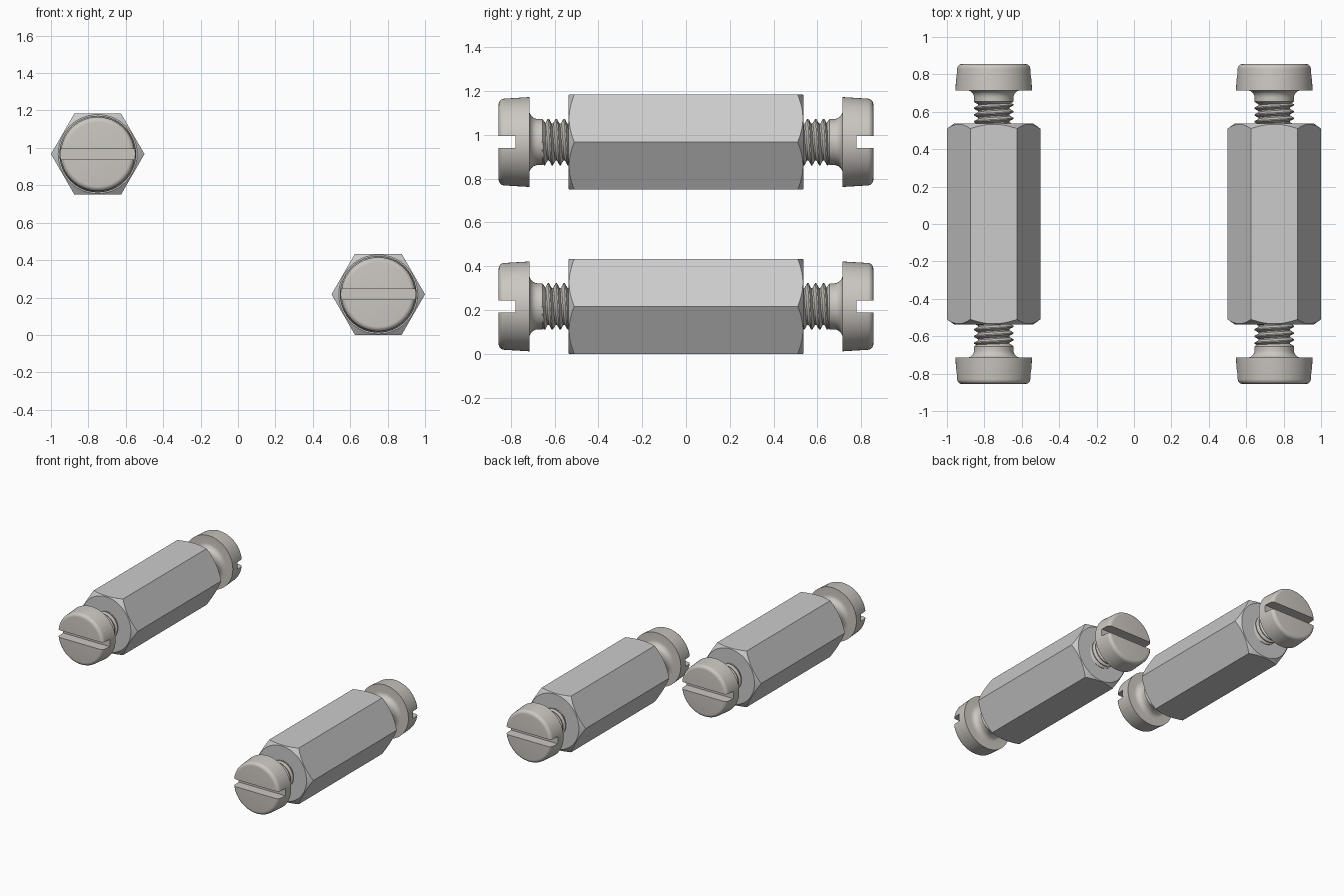
import bpy, bmesh
from math import pi, sin, cos, radians

if "Cube" in bpy.data.objects:
    bpy.data.objects.remove(bpy.data.objects["Cube"])

SEG = 64


def new_object(name, bm):
    bmesh.ops.recalc_face_normals(bm, faces=bm.faces)
    mesh = bpy.data.meshes.new(name)
    bm.to_mesh(mesh)
    bm.free()
    obj = bpy.data.objects.new(name, mesh)
    bpy.context.collection.objects.link(obj)
    return obj


def lathe(bm, profile, closed=False):
    """Revolve (radius, y) points around the y axis."""
    rings = [[bm.verts.new((r * cos(2 * pi * i / SEG), y, r * sin(2 * pi * i / SEG)))
              for i in range(SEG)] for r, y in profile]
    pairs = list(zip(rings, rings[1:]))
    if closed:
        pairs.append((rings[-1], rings[0]))
    else:
        bm.faces.new(rings[0])
        bm.faces.new(rings[-1])
    for a, b in pairs:
        for i in range(SEG):
            j = (i + 1) % SEG
            bm.faces.new((a[i], a[j], b[j], b[i]))


def boolean_mesh(target, other, operation):
    """Apply a boolean and remove the helper object."""
    mod = target.modifiers.new("cut", 'BOOLEAN')
    mod.operation, mod.object, mod.solver = operation, other, 'EXACT'
    other.hide_render = True
    deps = bpy.context.evaluated_depsgraph_get()
    mesh = bpy.data.meshes.new_from_object(target.evaluated_get(deps))
    target.modifiers.clear()
    target.data = mesh
    bpy.data.objects.remove(other)


def smooth(obj, angle):
    obj.data.shade_smooth()
    obj.data.set_sharp_from_angle(angle=radians(angle))


# hexagonal spacer: prism trimmed by a bored, chamfered turned blank
L = 0.537
bm = bmesh.new()
ends = [[bm.verts.new((0.25 * cos(k * pi / 3), y, 0.25 * sin(k * pi / 3)))
         for k in range(6)] for y in (-L, L)]
bm.faces.new(ends[0])
bm.faces.new(ends[1])
for k in range(6):
    m = (k + 1) % 6
    bm.faces.new((ends[0][k], ends[0][m], ends[1][m], ends[1][k]))
spacer = new_object("hex_spacer_left", bm)
bm = bmesh.new()
e = L + 0.0002
lathe(bm, [(0.1, -e), (0.211, -e), (0.271, -L + 0.042),
           (0.271, L - 0.042), (0.211, e), (0.1, e)], closed=True)
boolean_mesh(spacer, new_object("turned_blank", bm), 'INTERSECT')
smooth(spacer, 25)

# screw body: rounded cheese head, filleted neck and thread core
HEAD, BASE = -0.855, -0.715
profile = [(0.172, HEAD)]
profile += [(0.172 + 0.026 * sin(t * pi / 12), HEAD + 0.026 * (1 - cos(t * pi / 12)))
            for t in range(1, 7)]
profile += [(0.205, BASE)]
profile += [(0.145 - 0.04 * sin(t * pi / 12), BASE + 0.04 * (1 - cos(t * pi / 12)))
            for t in range(7)]
profile += [(0.105, -0.655), (0.084, -0.64), (0.084, -0.3)]
bm = bmesh.new()
lathe(bm, profile)
screw = new_object("screw_left_front", bm)

# screwdriver slot
bm = bmesh.new()
cube = bmesh.ops.create_cube(bm, size=1)
bmesh.ops.scale(bm, vec=(0.6, 0.152, 0.056), verts=cube['verts'])
bmesh.ops.translate(bm, vec=(0, HEAD, 0), verts=cube['verts'])
boolean_mesh(screw, new_object("slot_cutter", bm), 'DIFFERENCE')
smooth(screw, 30)

# helical thread ridge around the core
PITCH, STEPS = 0.036, 32
section = [(0.078, -0.5), (0.106, -0.08), (0.106, 0.08), (0.078, 0.5)]
bm = bmesh.new()
rows = []
for i in range(int(0.35 / PITCH * STEPS)):
    a = -2 * pi * i / STEPS
    y = -0.655 + PITCH * i / STEPS
    rows.append([bm.verts.new((r * cos(a), y + s * PITCH, r * sin(a))) for r, s in section])
for p, q in zip(rows, rows[1:]):
    for k in range(4):
        m = (k + 1) % 4
        bm.faces.new((p[k], p[m], q[m], q[k]))
bm.faces.new(rows[0])
bm.faces.new(rows[-1])
thread = new_object("thread_left_front", bm)
smooth(thread, 30)

# slightly warm metal on the screws
mat = bpy.data.materials.new("warm_steel")
mat.diffuse_color = (0.60, 0.57, 0.53, 1)
mat.use_nodes = True
mat.node_tree.nodes["Principled BSDF"].inputs["Base Color"].default_value = mat.diffuse_color
for obj in (screw, thread):
    obj.data.materials.clear()
    obj.data.materials.append(mat)

# place both spacers with a screw in each end
originals = (spacer, screw, thread)
for side, x, z in (("left", -0.75, 0.967), ("right", 0.75, 0.217)):
    for end, turn in (("front", 0), ("back", pi)):
        for src, part in zip(originals, ("hex_spacer", "screw", "thread")):
            if part == "hex_spacer" and end == "back":
                continue
            first = side == "left" and end == "front"
            obj = src if first else src.copy()
            if not first:
                bpy.context.collection.objects.link(obj)
            obj.name = f"{part}_{side}" + ("" if part == "hex_spacer" else f"_{end}")
            obj.location = (x, 0, z)
            obj.rotation_euler = (0, 0, turn)
